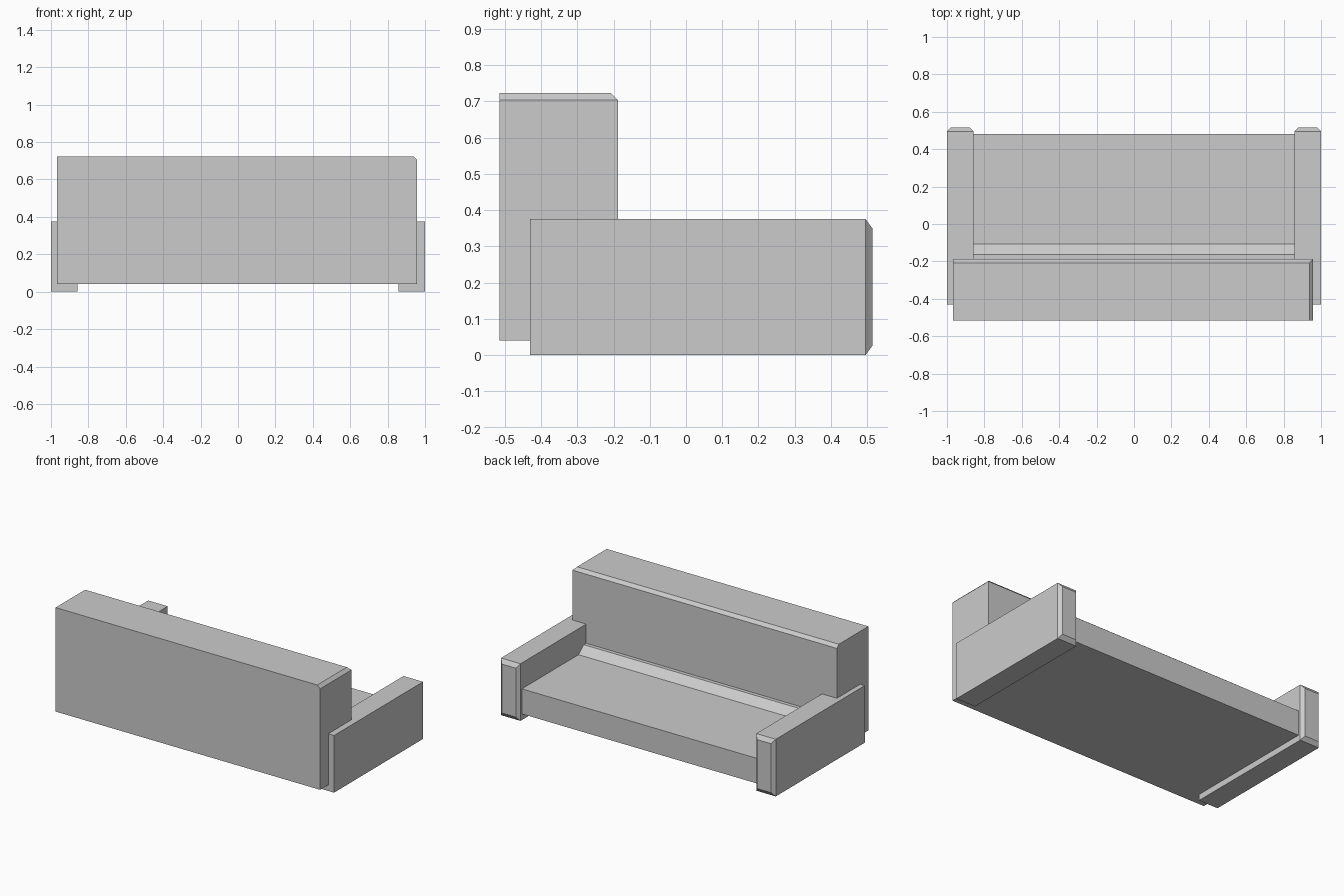
import bpy
import bmesh

cube = bpy.data.objects.get("Cube")
if cube:
    bpy.data.objects.remove(cube, do_unlink=True)

fabric = bpy.data.materials.new("light_grey_fabric")
fabric.use_nodes = True
fabric.diffuse_color = (0.6, 0.6, 0.6, 1)
fabric.node_tree.nodes["Principled BSDF"].inputs["Base Color"].default_value = (0.6, 0.6, 0.6, 1)


def finish(name, bm):
    bmesh.ops.recalc_face_normals(bm, faces=bm.faces)
    mesh = bpy.data.meshes.new(name)
    bm.to_mesh(mesh)
    bm.free()
    mesh.materials.append(fabric)
    obj = bpy.data.objects.new(name, mesh)
    bpy.context.collection.objects.link(obj)
    return obj


def box(low, high):
    bm = bmesh.new()
    bmesh.ops.create_cube(bm, size=1)
    for v in bm.verts:
        v.co = [(a + b) / 2 + (b - a) * c for a, b, c in zip(low, high, v.co)]
    return bm


def extrude_x(name, profile, x0, x1):
    """Extrude a (y, z) profile from x0 to x1."""
    bm = bmesh.new()
    face = bm.faces.new([bm.verts.new((x0, y, z)) for y, z in profile])
    ext = bmesh.ops.extrude_face_region(bm, geom=[face])
    for v in ext["geom"]:
        if isinstance(v, bmesh.types.BMVert):
            v.co.x = x1
    return finish(name, bm)


# Backrest, bevelled along its seat-side top edge and one end
bm = box((-0.967, -0.515, 0.04), (0.958, -0.188, 0.724))
edges = [e for e in bm.edges
         if all(v.co.z > 0.7 for v in e.verts)
         and (all(v.co.y > -0.2 for v in e.verts) or all(v.co.x > 0.9 for v in e.verts))]
bmesh.ops.bevel(bm, geom=edges, offset=0.02, segments=1, affect='EDGES')
finish("backrest", bm)

# Seat with a raised sloping ledge against the backrest
extrude_x("seat", [(-0.5, 0.04), (0.48, 0.04), (0.48, 0.205), (-0.108, 0.205),
                   (-0.163, 0.25), (-0.5, 0.25)], -0.87, 0.87)

# Armrests, with the far end tapered on all four sides
for side, name in ((1, "left_armrest"), (-1, "right_armrest")):
    xs = sorted((side * 0.858, side * 1.0))
    bm = box((xs[0], -0.43, 0), (xs[1], 0.495, 0.376))
    end = max(bm.faces, key=lambda f: f.calc_center_median().y)
    cap = bmesh.ops.extrude_face_region(bm, geom=[end])
    bmesh.ops.delete(bm, geom=[end], context='FACES_ONLY')
    mid_x, mid_z = sum(xs) / 2, 0.188
    for v in cap["geom"]:
        if isinstance(v, bmesh.types.BMVert):
            v.co.x += 0.02 if v.co.x < mid_x else -0.02
            v.co.z += 0.027 if v.co.z < mid_z else -0.027
            v.co.y = 0.515
    finish(name, bm)
